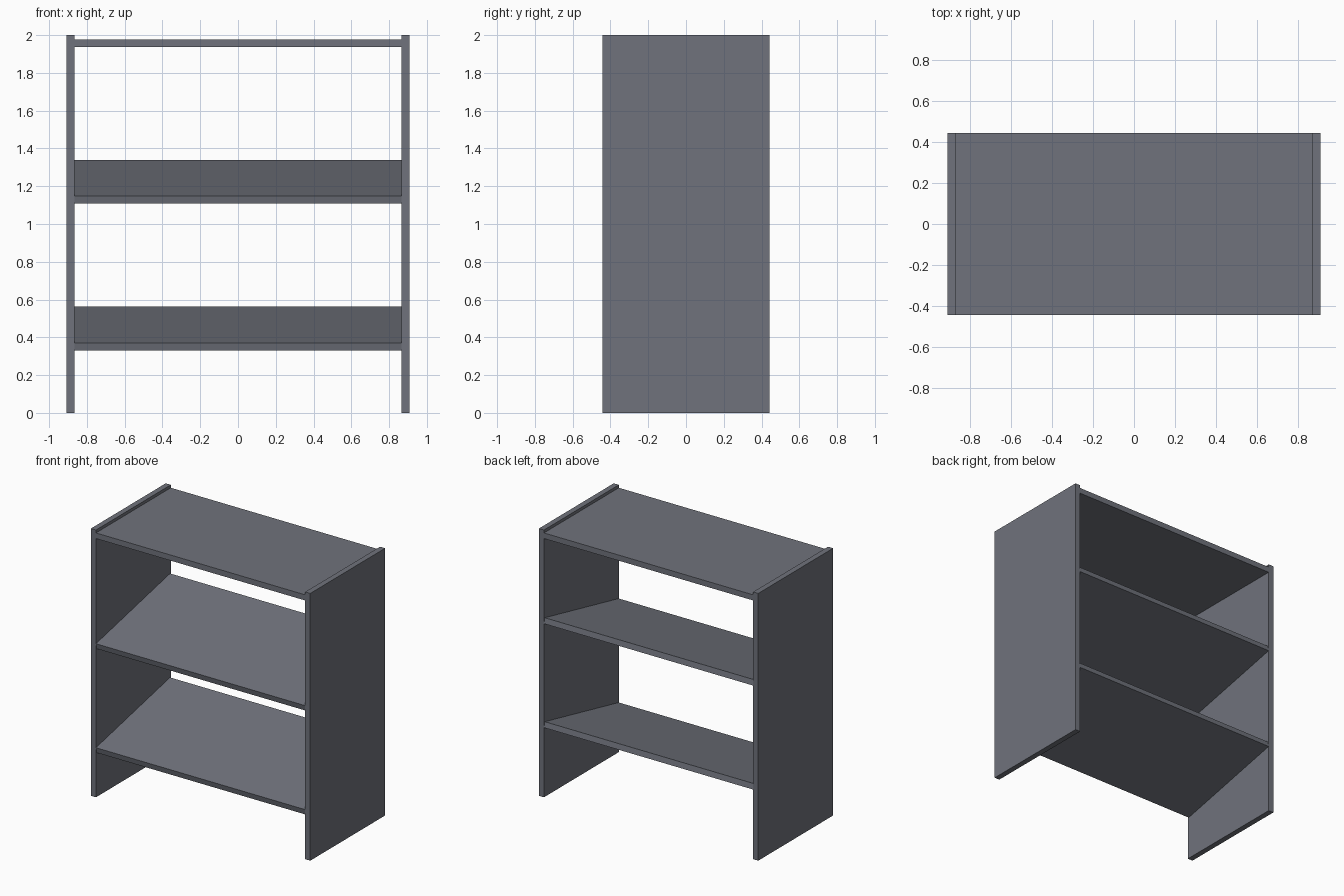
import bpy
import math
from mathutils import Matrix

cube = bpy.data.objects.get("Cube")
if cube:
    bpy.data.objects.remove(cube, do_unlink=True)

# Slate grey paint
slate = bpy.data.materials.new("slate_grey")
slate.use_nodes = True
colour = (0.16, 0.17, 0.20, 1)
slate.diffuse_color = colour
slate.node_tree.nodes["Principled BSDF"].inputs["Base Color"].default_value = colour

HALF_WIDTH, DEPTH, HEIGHT, BOARD = 0.908, 0.885, 2.0, 0.042
INNER_WIDTH = 2 * (HALF_WIDTH - BOARD)
TILT = math.radians(12.3)


def board(name, size, centre, tilt=0.0):
    """A flat rectangular board, optionally tilted so its back edge rises."""
    bpy.ops.mesh.primitive_cube_add(size=1, location=centre)
    obj = bpy.context.object
    obj.name = name
    obj.data.transform(Matrix.Rotation(tilt, 4, "X") @ Matrix.Diagonal((*size, 1)))
    obj.data.materials.append(slate)
    return obj


# Upright side panels
for name, side in (("left_panel", 1), ("right_panel", -1)):
    board(name, (BOARD, DEPTH, HEIGHT),
          (side * (HALF_WIDTH - BOARD / 2), 0, HEIGHT / 2))

# Level top, set just below the panel tops
board("top_board", (INNER_WIDTH, DEPTH, BOARD), (0, 0, 1.957))

# Sloping shelves, lower at the front
shelf_length = (DEPTH - BOARD * math.sin(TILT)) / math.cos(TILT)
for name, z in (("lower_shelf", 0.446), ("upper_shelf", 1.224)):
    board(name, (INNER_WIDTH, shelf_length, BOARD), (0, 0, z), TILT)
